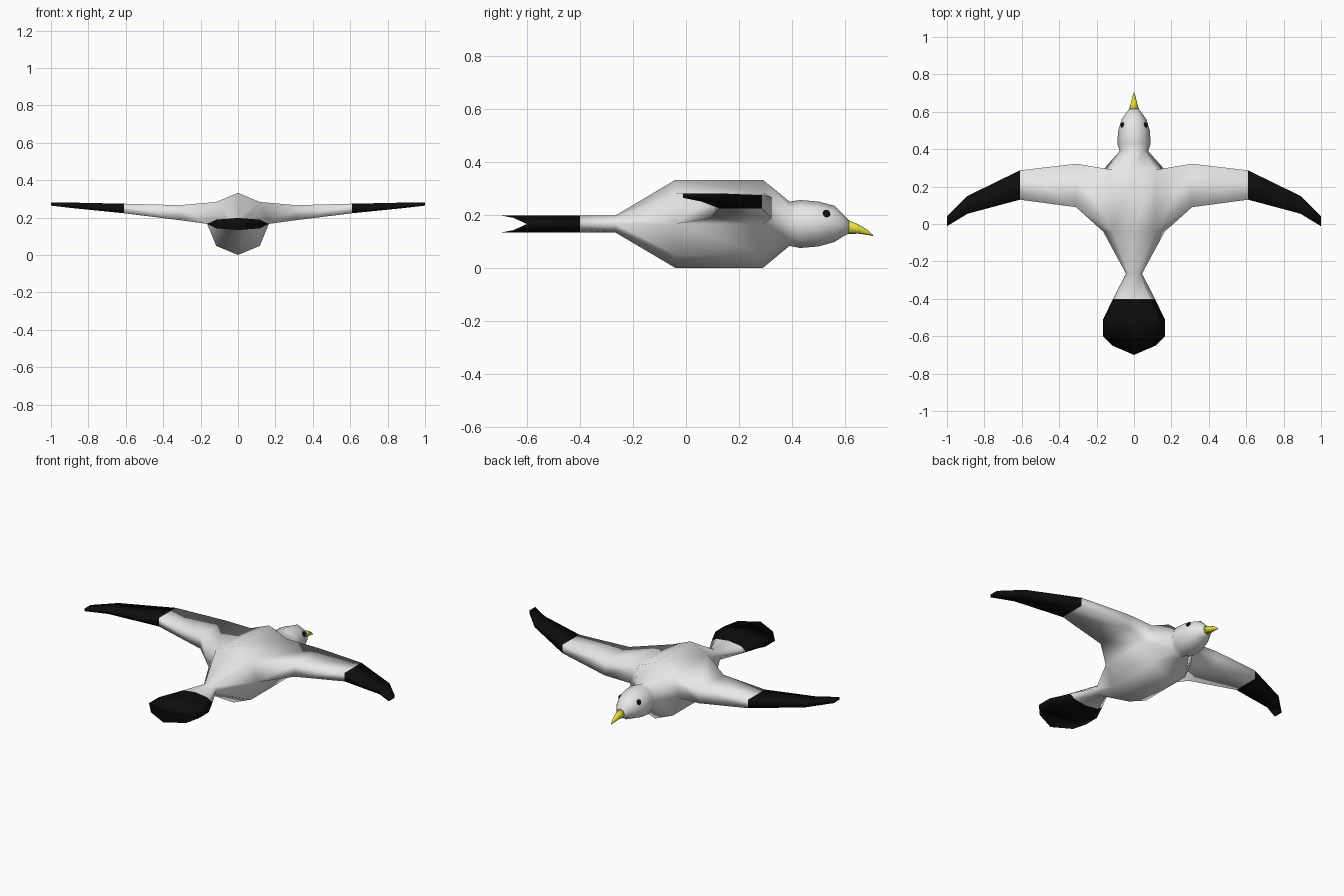
import bpy, bmesh, math
from mathutils import Matrix

if "Cube" in bpy.data.objects:
    bpy.data.objects.remove(bpy.data.objects["Cube"])


def material(name, rgb):
    m = bpy.data.materials.new(name)
    m.diffuse_color = (*rgb, 1)
    m.use_nodes = True
    m.node_tree.nodes["Principled BSDF"].inputs["Base Color"].default_value = m.diffuse_color
    return m


WHITE = material("white_feathers", (0.8, 0.8, 0.8))
BLACK = material("black_feathers", (0.004, 0.004, 0.004))
YELLOW = material("yellow_beak", (0.8, 0.74, 0.05))


def finish(name, bm, mats, smooth=True):
    bmesh.ops.recalc_face_normals(bm, faces=bm.faces)
    for f in bm.faces:
        f.smooth = smooth
    me = bpy.data.meshes.new(name)
    bm.to_mesh(me)
    bm.free()
    for m in mats:
        me.materials.append(m)
    ob = bpy.data.objects.new(name, me)
    bpy.context.collection.objects.link(ob)
    return ob


def ring(bm, y, w, lo, hi):
    """Eight-sided section, starting at the top and going towards +x."""
    pts = []
    for k in range(8):
        a = k * math.pi / 4
        pts.append(bm.verts.new((w * math.sin(a), y,
                                 (lo + hi) / 2 + (hi - lo) / 2 * math.cos(a))))
    return pts


def bridge(bm, a, b, skip=()):
    n = len(a)
    for k in range(n):
        if k not in skip:
            bm.faces.new((a[k], a[(k + 1) % n], b[(k + 1) % n], b[k]))


# Body, tail and head as one loft: y, half width, bottom, top
bm = bmesh.new()
sections = [
    (-0.60, 0.165, 0.133, 0.198), (-0.51, 0.165, 0.133, 0.198),
    (-0.40, 0.112, 0.133, 0.198), (-0.265, 0.043, 0.133, 0.198),
    (-0.04, 0.165, 0.0, 0.332), (0.29, 0.165, 0.0, 0.332),
    (0.39, 0.076, 0.083, 0.25), (0.43, 0.089, 0.075, 0.256),
    (0.50, 0.085, 0.081, 0.25), (0.56, 0.066, 0.098, 0.234),
    (0.59, 0.045, 0.117, 0.205), (0.615, 0.026, 0.13, 0.178),
]
rings = [ring(bm, *s) for s in sections]
for v in rings[0]:  # rounded tail tip
    t = 1 - abs(v.co.x) / 0.165
    v.co.y = -0.60 - (0.05 * t / 0.293 if t < 0.293 else 0.05 + 0.05 * (t - 0.293) / 0.707)
for i in range(len(rings) - 1):
    bridge(bm, rings[i], rings[i + 1], skip=(1, 6) if i == 4 else ())
for k in range(3):  # end of the tail
    a = rings[0]
    bm.faces.new((a[k], a[k + 1], a[7 - k], a[(8 - k) % 8]) if k else (a[0], a[1], a[7]))
bm.faces.new((rings[0][3], rings[0][4], rings[0][5]))
bm.faces.new(rings[-1])

# Wings grow from the open shoulder faces: x, rear y, front y, bottom, top
wing = [
    (0.31, 0.09, 0.322, 0.186, 0.266), (0.61, 0.13, 0.287, 0.223, 0.274),
    (0.89, 0.055, 0.15, 0.251, 0.28), (1.0, -0.012, 0.042, 0.264, 0.28),
]
for side, up, out in ((1, 1, 2), (-1, 7, 6)):
    last = [rings[4][up], rings[5][up], rings[5][out], rings[4][out]]
    for x, y0, y1, lo, hi in wing:
        new = [bm.verts.new((side * x, y, z))
               for y, z in ((y0, hi), (y1, hi), (y1, lo), (y0, lo))]
        bridge(bm, last, new)
        last = new
    bm.faces.new(last)

# Black wing ends and tail end
for f in bm.faces:
    c = f.calc_center_median()
    f.material_index = int(abs(c.x) > 0.61 or c.y < -0.40)
finish("bird_body", bm, [WHITE, BLACK])

# Hooked beak
bm = bmesh.new()
beak = [ring(bm, *s) for s in ((0.612, 0.027, 0.128, 0.18), (0.65, 0.016, 0.129, 0.164),
                               (0.685, 0.007, 0.124, 0.143), (0.705, 0.001, 0.12, 0.124))]
for a, b in zip(beak, beak[1:]):
    bridge(bm, a, b)
bm.faces.new(beak[0])
bm.faces.new(beak[-1])
finish("beak", bm, [YELLOW])

# Eyes
for side, label in ((1, "right_eye"), (-1, "left_eye")):
    bm = bmesh.new()
    bmesh.ops.create_uvsphere(
        bm, u_segments=12, v_segments=8, radius=1,
        matrix=Matrix.Translation((side * 0.062, 0.53, 0.205))
        @ Matrix.Rotation(side * -0.45, 4, 'Y')
        @ Matrix.Rotation(side * -0.2 + side * 0.4, 4, 'Z')
        @ Matrix.Diagonal((0.008, 0.014, 0.015, 1)))
    finish(label, bm, [BLACK])
